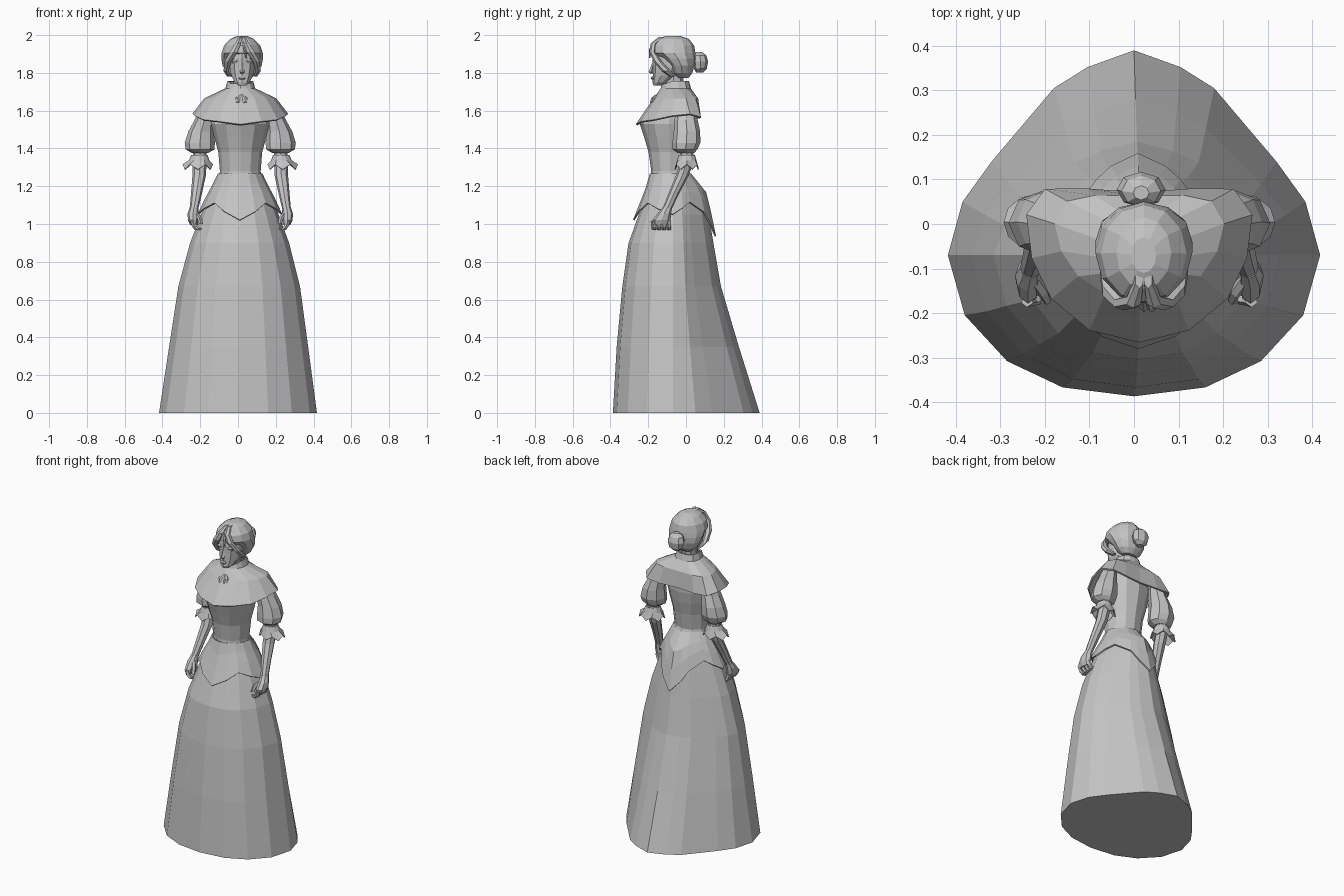
import bpy, bmesh, math
from mathutils import Vector

CX = 0.012  # centre line of the upper body

mat = bpy.data.materials.new("plain grey")
mat.diffuse_color = (0.55, 0.55, 0.55, 1)


def loft(name, rings, caps=(True, True), thick=0):
    """Skin a list of equal-length point rings into one flat-shaded object."""
    bm = bmesh.new()
    vs = [[bm.verts.new(p) for p in r] for r in rings]
    n = len(vs[0])
    for a, b in zip(vs, vs[1:]):
        for i in range(n):
            j = (i + 1) % n
            bm.faces.new((a[i], a[j], b[j], b[i]))
    if caps[0]:
        bm.faces.new(vs[0][::-1])
    if caps[1]:
        bm.faces.new(vs[-1])
    bmesh.ops.recalc_face_normals(bm, faces=bm.faces)
    me = bpy.data.meshes.new(name)
    bm.to_mesh(me)
    bm.free()
    me.materials.append(mat)
    ob = bpy.data.objects.new(name, me)
    bpy.context.collection.objects.link(ob)
    if thick:
        m = ob.modifiers.new("thickness", 'SOLIDIFY')
        m.thickness = thick
        m.offset = 0
    return ob


def oval(cx, z, hw, front, back, n=12):
    cy, ry = (front + back) / 2, (back - front) / 2
    return [(cx + hw * math.sin(t), cy - ry * math.cos(t), z)
            for t in (2 * math.pi * i / n for i in range(n))]


def stack(name, cx, rows, n=12, **kw):
    """Rows are (z, half width, front y, back y)."""
    return loft(name, [oval(cx, *r, n=n) for r in rows], **kw)


def limb(name, rows, n=8, **kw):
    """Rows are (x, y, z, rx, ry)."""
    return loft(name, [oval(x, z, rx, y - ry, y + ry, n) for x, y, z, rx, ry in rows], **kw)


def mirrored(half):
    """Complete a ring given from back centre to front centre on the right."""
    return half + [(2 * CX - x, y, z) for x, y, z in half[-2:0:-1]]


# Skirt: egg-shaped hem, narrowing to the waist
HEM = [(0, .39), (.105, .352), (.18, .305), (.32, .14), (.385, .05),
       (.418, -.07), (.38, -.205), (.285, -.308), (.16, -.367), (0, -.387)]
SKIRT = [(0, .418, -.387, .39), (.35, .368, -.367, .28), (.67, .322, -.337, .185),
         (.9, .262, -.304, .145), (1.05, .205, -.25, .12), (1.17, .155, -.208, .095),
         (1.22, .128, -.193, .06), (1.27, .108, -.183, .015)]


def skirt_point(i, z, off=0):
    for a, b in zip(SKIRT, SKIRT[1:]):
        if z <= b[0]:
            break
    t = (z - a[0]) / (b[0] - a[0])
    w, f, k = (a[j] + (b[j] - a[j]) * t for j in (1, 2, 3))
    w, f, k = w + off, f - off, k + off
    x, y = HEM[i]
    y += .07
    y = -.07 + (y * (k + .07) / .46 if y > 0 else y * (f + .07) / -.317)
    shift = CX * z / 1.27
    return (shift + x * w / .418, y, z)


def skirt_ring(zs, off=0):
    half = [skirt_point(i, zs[i], off) for i in range(10)]
    left = []
    for i in range(8, 0, -1):
        x, y, z = half[i]
        left.append((2 * CX * z / 1.27 - x, y, z))
    return half + left


loft("skirt", [skirt_ring([r[0]] * 10) for r in SKIRT])

# Peplum: four points hanging over the skirt
TIPS = [.935, 1.0, 1.06, 1.115, 1.085, 1.05, 1.08, 1.11, 1.065, 1.02]
loft("peplum", [skirt_ring([1.265 + (z - 1.265) * t for z in TIPS], .004 + .012 * t)
                for t in (0, .3, .6, 1)], caps=(False, False), thick=.008)

# Bodice
stack("bodice", CX, [(1.24, .112, -.188, .03), (1.28, .108, -.184, .015),
                     (1.38, .116, -.198, .03), (1.46, .138, -.222, .048),
                     (1.53, .155, -.245, .06), (1.6, .15, -.215, .06),
                     (1.67, .11, -.14, .04)])

# Shoulder cape with a standing collar
EDGE = [(0, .066, 1.56), (.12, .075, 1.56), (.21, .075, 1.565), (.25, .02, 1.58),
        (.238, -.075, 1.57), (.195, -.165, 1.55), (.11, -.235, 1.54), (0, -.262, 1.525)]
SHOULDER = [(0, .058), (.1, .06), (.16, .048), (.187, 0), (.172, -.06),
            (.135, -.115), (.075, -.152), (0, -.168)]
NECKLINE = [(0, .022), (.035, .018), (.062, 0), (.075, -.04), (.07, -.075),
            (.055, -.105), (.03, -.12), (0, -.13)]
cape = [mirrored([(CX + x, y, z) for x, y, z in EDGE]),
        mirrored([(CX + x, y, 1.662) for x, y in SHOULDER]),
        mirrored([(CX + x, y, 1.715) for x, y in NECKLINE]),
        mirrored([(CX + .85 * x, y * .88 - .008, 1.755 - .012 * (y < -.1)) for x, y in NECKLINE])]
loft("shoulder_cape", cape, caps=(False, False), thick=.01)

# Bow at the throat
for s in (-1, 1):
    limb("bow_loop", [(.018 + s * .004, -.155, 1.685, .008, .006),
                      (.018 + s * .02, -.172, 1.668, .014, .012),
                      (.018 + s * .018, -.178, 1.645, .013, .012),
                      (.018 + s * .004, -.172, 1.635, .006, .006)], n=5)
    limb("bow_tail", [(.02, -.176, 1.645, .007, .008), (.02 + s * .012, -.195, 1.61, .01, .008),
                      (.024 + s * .012, -.212, 1.575 + s * .01, .008, .006)], n=4)

# Arms
for s in (-1, 1):
    def arm(name, rows, **kw):
        return limb(name, [(CX + s * r[0],) + r[1:] for r in rows], **kw)

    arm("puff_sleeve", [(.175, 0, 1.61, .04, .05), (.19, 0, 1.55, .052, .062),
                        (.207, .005, 1.49, .068, .07), (.214, .002, 1.43, .08, .074),
                        (.213, -.005, 1.395, .076, .066), (.213, 0, 1.375, .042, .042)])
    arm("forearm", [(.213, .005, 1.4, .036, .036), (.216, .004, 1.33, .037, .036),
                    (.217, -.018, 1.26, .036, .034), (.232, -.065, 1.16, .029, .028),
                    (.245, -.1, 1.08, .023, .025)])
    # Cuff frill with a wavy edge
    frill = [oval(CX + s * .216, 1.365, .04, -.036, .044, 12),
             oval(CX + s * .218, 1.335, .052, -.045, .053, 12)]
    frill.append([(x, y, z + (.014 if i % 2 else -.012)) for i, (x, y, z) in
                  enumerate(oval(CX + s * .225, 1.3, .078, -.058, .066, 12))])
    loft("cuff_frill", frill, caps=(False, False), thick=.006)
    # Hand with curled fingers
    arm("palm", [(.245, -.098, 1.09, .022, .025), (.25, -.115, 1.055, .029, .036),
                 (.25, -.13, 1.02, .027, .048), (.245, -.133, .995, .02, .046)])
    for k in range(4):
        y = -.173 + .027 * k
        arm("finger", [(.252, y, 1.015, .014, .014), (.242, y + .002, .985, .014, .013),
                       (.225, y + .004, .968, .016, .012), (.212, y + .006, .978, .009, .01)], n=5)
    arm("thumb", [(.238, -.12, 1.065, .012, .016), (.218, -.15, 1.035, .013, .015),
                  (.208, -.17, 1.0, .01, .012)], n=5)

# Neck and face
HX = .022
stack("neck", HX - .004, [(1.68, .052, -.12, .0), (1.74, .042, -.115, -.015),
                          (1.82, .045, -.13, -.01)], n=8)
stack("face", HX, [(1.734, .022, -.172, -.13), (1.75, .042, -.178, -.095),
                   (1.785, .06, -.176, -.045), (1.83, .07, -.176, -.02),
                   (1.88, .072, -.178, 0), (1.93, .07, -.17, 0)], n=10)
limb("nose", [(HX, -.182, 1.796, .006, .006), (HX, -.185, 1.806, .014, .013),
              (HX, -.178, 1.83, .008, .01), (HX, -.174, 1.855, .006, .006)], n=4)
limb("lips", [(HX, -.175, 1.764, .012, .006), (HX, -.178, 1.772, .022, .009),
              (HX, -.175, 1.78, .014, .006)], n=6)
for s in (-1, 1):
    limb("brow", [(HX + s * .034, -.158, 1.852, .02, .006), (HX + s * .032, -.16, 1.862, .024, .011),
                  (HX + s * .03, -.158, 1.872, .018, .008)], n=5)

# Hair: cap, side locks and bun
stack("hair", HX, [(1.772, .048, -.045, .012), (1.8, .082, -.075, .034),
                   (1.84, .104, -.095, .045), (1.875, .11, -.135, .05),
                   (1.905, .109, -.178, .05), (1.945, .096, -.175, .043),
                   (1.98, .062, -.145, .015), (1.995, .028, -.11, -.03)], n=12)
for s in (-1, 1):
    limb("side_lock", [(HX + s * .01, -.125, 1.99, .01, .02), (HX + s * .022, -.172, 1.955, .018, .016),
                       (HX + s * .045, -.178, 1.91, .024, .016), (HX + s * .075, -.15, 1.86, .02, .022),
                       (HX + s * .085, -.105, 1.81, .016, .024), (HX + s * .07, -.07, 1.78, .01, .015)], n=6)
limb("loose_lock", [(HX + .008, -.17, 1.96, .006, .006), (HX + .014, -.19, 1.925, .007, .006),
                    (HX + .022, -.192, 1.88, .005, .004)], n=4)
limb("bun", [(.016, .072, 1.802, .02, .018), (.016, .076, 1.822, .046, .034),
             (.016, .077, 1.86, .055, .04), (.016, .074, 1.892, .044, .034),
             (.016, .07, 1.91, .018, .016)], n=8)
